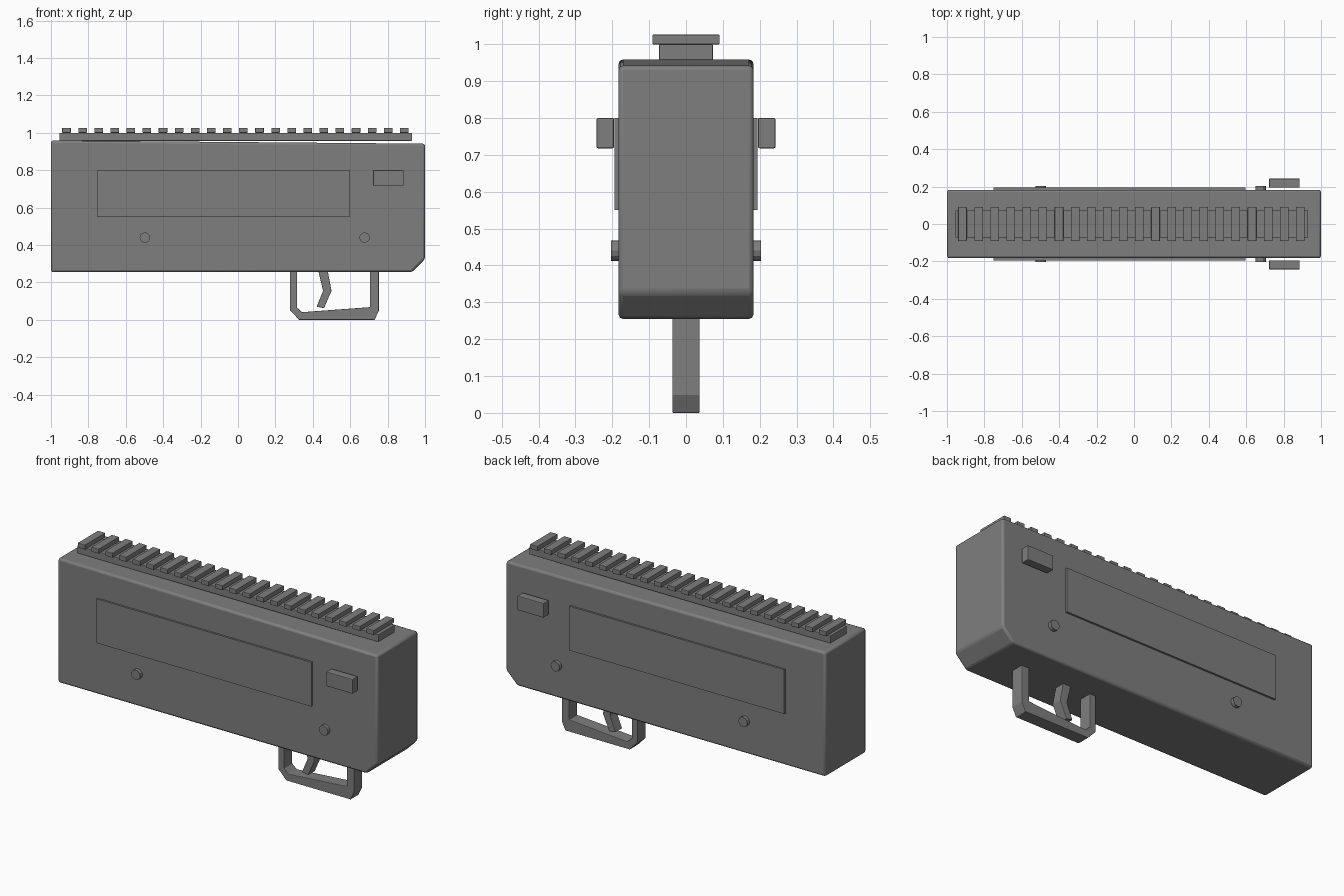
import bpy
import bmesh

if "Cube" in bpy.data.objects:
    bpy.data.objects.remove(bpy.data.objects["Cube"])

# Single matte grey finish
grey = bpy.data.materials.new("gunmetal_grey")
grey.use_nodes = True
GREY = (0.21, 0.21, 0.215, 1)
grey.diffuse_color = GREY
grey.node_tree.nodes["Principled BSDF"].inputs["Base Color"].default_value = GREY


def extrude(name, profile, y0, y1, bevel=0.0):
    """Extrude an (x, z) outline along y, with optional soft edges."""
    bm = bmesh.new()
    face = bm.faces.new([bm.verts.new((x, y0, z)) for x, z in profile])
    new = bmesh.ops.extrude_face_region(bm, geom=[face])["geom"]
    moved = [v for v in new if isinstance(v, bmesh.types.BMVert)]
    bmesh.ops.translate(bm, verts=moved, vec=(0, y1 - y0, 0))
    bmesh.ops.recalc_face_normals(bm, faces=bm.faces)
    mesh = bpy.data.meshes.new(name)
    bm.to_mesh(mesh)
    bm.free()
    mesh.materials.append(grey)
    obj = bpy.data.objects.new(name, mesh)
    bpy.context.collection.objects.link(obj)
    if bevel:
        mod = obj.modifiers.new("soft_edges", "BEVEL")
        mod.width = bevel
        mod.segments = 2
        mod.limit_method = "ANGLE"
    return obj


def block(name, x0, x1, y0, y1, z0, z1, bevel=0.0):
    return extrude(name, [(x0, z0), (x1, z0), (x1, z1), (x0, z1)], y0, y1, bevel)


def pin(name, x, z, side):
    bpy.ops.mesh.primitive_cylinder_add(vertices=12, radius=0.028, depth=0.04,
                                        location=(x, side * 0.183, z),
                                        rotation=(1.5708, 0, 0))
    obj = bpy.context.object
    obj.name = name
    obj.data.materials.append(grey)


# Main housing with sloping top and cut lower corner
extrude("housing", [(-1, 0.255), (0.93, 0.255), (1, 0.325), (1, 0.942), (-1, 0.959)],
        -0.183, 0.183, 0.012)

# Top rail and its cross teeth
block("rail_base", -0.955, 0.93, -0.073, 0.073, 0.957, 1.0, 0.003)
TEETH = 22
for i in range(TEETH):
    x = -0.917 + i * 1.806 / (TEETH - 1)
    block(f"rail_tooth_{i + 1}", x - 0.023, x + 0.023, -0.091, 0.091, 1.0, 1.026, 0.002)

# Side plates, pins and selector blocks
for side, label in ((-1, "front"), (1, "back")):
    block(f"{label}_side_plate", -0.75, 0.595, side * 0.18, side * 0.194, 0.55, 0.80)
    block(f"{label}_selector", 0.722, 0.886, side * 0.195, side * 0.243, 0.718, 0.80, 0.004)
    pin(f"{label}_left_pin", 0.677, 0.44, side)
    pin(f"{label}_right_pin", -0.498, 0.44, side)

# Trigger guard loop
extrude("trigger_guard",
        [(0.278, 0.26), (0.278, 0.052), (0.327, 0.0), (0.73, 0.0), (0.753, 0.048),
         (0.753, 0.26), (0.706, 0.26), (0.706, 0.068), (0.342, 0.041), (0.315, 0.066),
         (0.315, 0.26)], -0.037, 0.037, 0.003)

# Bent trigger
extrude("trigger",
        [(0.43, 0.26), (0.455, 0.155), (0.42, 0.07), (0.46, 0.063), (0.5, 0.155),
         (0.48, 0.26)], -0.03, 0.03, 0.003)

# Smooth shading with crisp edges
bpy.ops.object.select_all(action="DESELECT")
housing = bpy.data.objects["housing"]
housing.select_set(True)
bpy.context.view_layer.objects.active = housing
bpy.ops.object.shade_smooth_by_angle()
